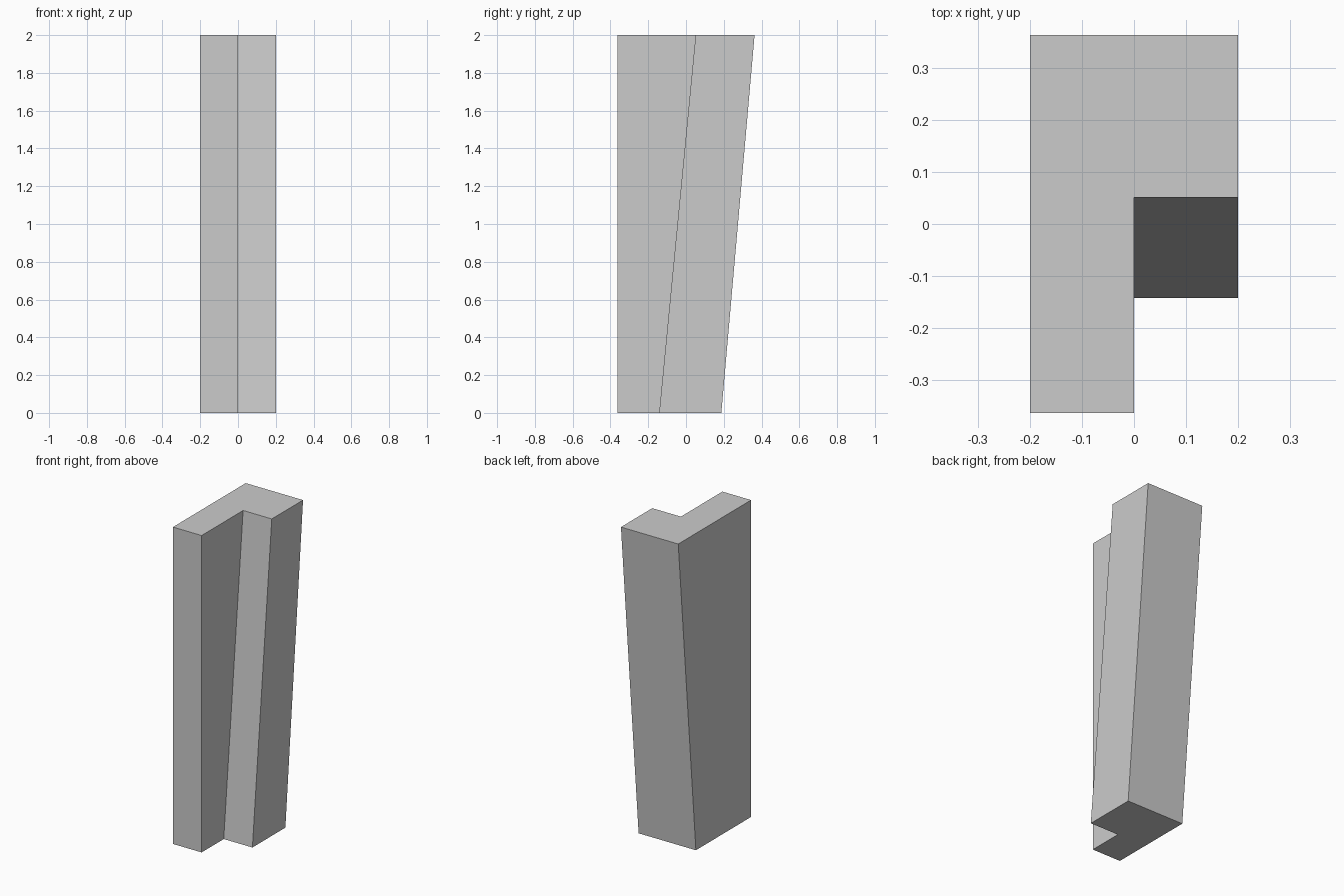
import bpy
import bmesh

cube = bpy.data.objects.get("Cube")
if cube:
    bpy.data.objects.remove(cube, do_unlink=True)

# Single plain grey
grey = bpy.data.materials.new("light_grey")
grey.use_nodes = True
colour = (0.6, 0.6, 0.6, 1)
grey.diffuse_color = colour
grey.node_tree.nodes["Principled BSDF"].inputs["Base Color"].default_value = colour


def l_profile(step, back):
    """L-shaped outline: a full-depth half and a shorter stepped half."""
    front, half = -0.363, 0.2
    return [(-half, front), (0, front), (0, step),
            (half, step), (half, back), (-half, back)]


# Corner post: step and back lean rearward towards the top
bm = bmesh.new()
bottom = [bm.verts.new((x, y, 0)) for x, y in l_profile(-0.142, 0.187)]
top = [bm.verts.new((x, y, 2)) for x, y in l_profile(0.051, 0.363)]
bm.faces.new(bottom)
bm.faces.new(top)
for i in range(len(top)):
    j = (i + 1) % len(top)
    bm.faces.new((bottom[i], bottom[j], top[j], top[i]))
bmesh.ops.recalc_face_normals(bm, faces=bm.faces)

mesh = bpy.data.meshes.new("corner_post")
bm.to_mesh(mesh)
bm.free()
mesh.materials.append(grey)
post = bpy.data.objects.new("corner_post", mesh)
bpy.context.collection.objects.link(post)
